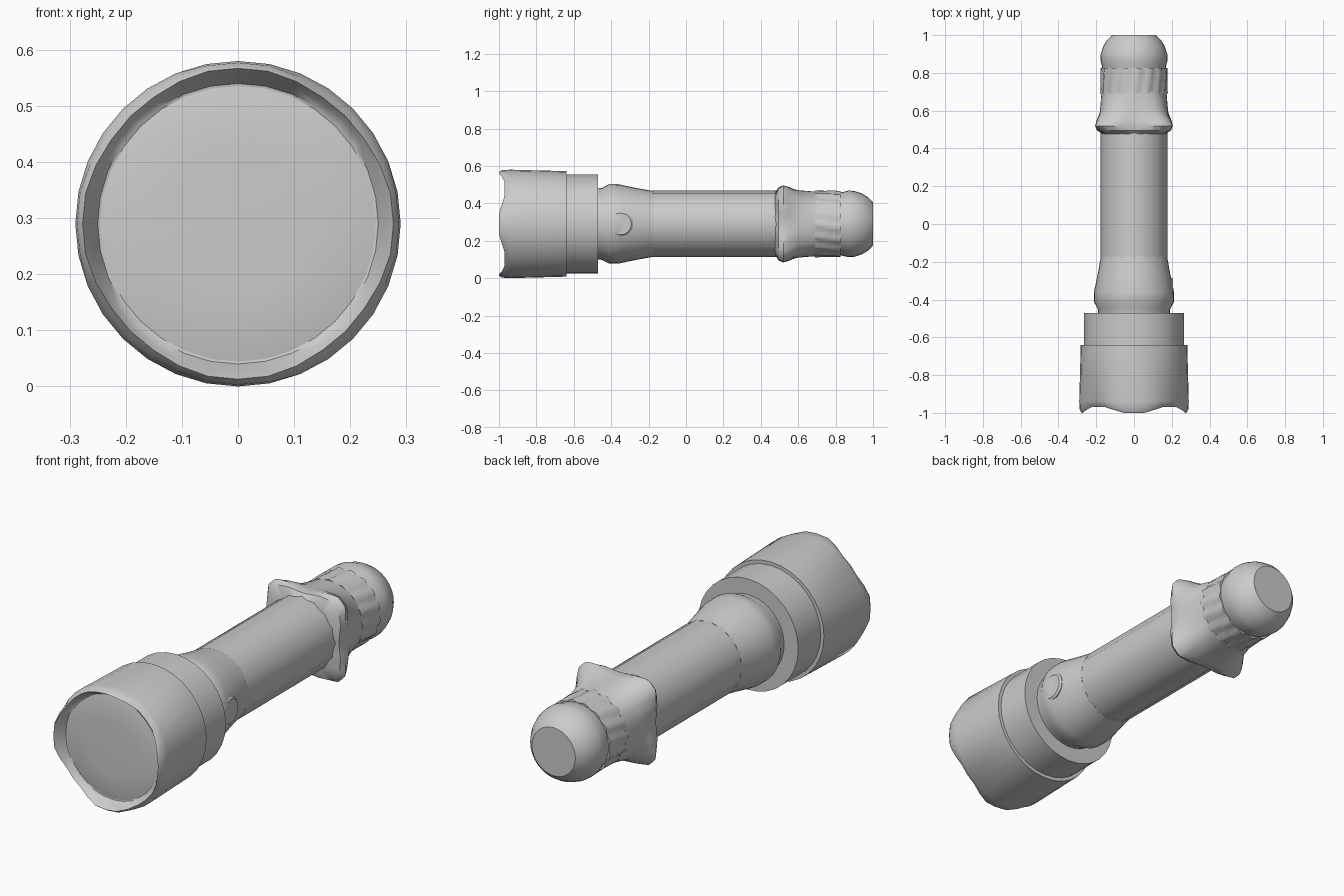
import bpy, bmesh, math

cube = bpy.data.objects.get("Cube")
if cube:
    bpy.data.objects.remove(cube)

AXIS_Z = 0.29
SIDES = 32

grey = bpy.data.materials.new("soft_grey")
grey.use_nodes = True
COLOUR = (0.6, 0.6, 0.6, 1)
grey.diffuse_color = COLOUR
grey.node_tree.nodes["Principled BSDF"].inputs["Base Color"].default_value = COLOUR


def finish(name, bm, angle=35):
    bmesh.ops.recalc_face_normals(bm, faces=bm.faces)
    mesh = bpy.data.meshes.new(name)
    bm.to_mesh(mesh)
    bm.free()
    mesh.materials.append(grey)
    obj = bpy.data.objects.new(name, mesh)
    bpy.context.collection.objects.link(obj)
    bpy.ops.object.select_all(action='DESELECT')
    obj.select_set(True)
    bpy.context.view_layer.objects.active = obj
    bpy.ops.object.shade_smooth_by_angle(angle=math.radians(angle))
    return obj


def lathe(name, profile, shape=None, sides=SIDES):
    """Turn (y, radius) points about the long axis; shape may alter each point."""
    bm = bmesh.new()
    rings = []
    for i, (y, r) in enumerate(profile):
        ring = []
        for k in range(sides):
            a = math.tau * k / sides
            py, pr = shape(i, a, y, r) if shape else (y, r)
            ring.append(bm.verts.new((pr * math.cos(a), py, AXIS_Z + pr * math.sin(a))))
        rings.append(ring)
    for lower, upper in zip(rings, rings[1:]):
        for k in range(sides):
            n = (k + 1) % sides
            bm.faces.new((lower[k], lower[n], upper[n], upper[k]))
    bm.faces.new(rings[0])
    bm.faces.new(rings[-1])
    return finish(name, bm)


# Head with a scalloped front rim around a recessed lens
def scallop(i, a, y, r):
    if i in (2, 3, 4):
        notch = min(1, max(0, 0.5 - 1.6 * math.cos(4 * a)))
        y += 0.03 * notch
        r -= 0.006 * notch
    return y, r


lathe("head", [(-0.935, 0.2), (-0.945, 0.25), (-0.985, 0.268), (-1.0, 0.277),
               (-0.985, 0.287), (-0.94, 0.29), (-0.64, 0.282), (-0.64, 0.2)], scallop)
lathe("lens", [(-0.955, 0.13), (-0.952, 0.21), (-0.94, 0.264), (-0.93, 0.264)])

# Collar and flared neck
lathe("collar", [(-0.65, 0.265), (-0.47, 0.265)])
lathe("neck", [(-0.48, 0.19), (-0.45, 0.192), (-0.41, 0.213), (-0.36, 0.212),
               (-0.27, 0.193), (-0.17, 0.175)])

# Side button, set into the neck
button = lathe("button", [(-0.08, 0.067), (0.0, 0.067), (0.008, 0.058)], sides=24)
for v in button.data.vertices:
    x, y, z = v.co
    v.co = (0.198 + y, -0.35 - x, z)


# Lightly fluted grip
def flute(i, a, y, r):
    return y, r + 0.003 * math.cos(16 * a)


lathe("grip", [(-0.18, 0.175), (0.49, 0.175)], flute)


# Square anti-roll guard with clipped corners and dipped sides
def guard(i, a, y, r):
    c, s = abs(math.cos(a)), abs(math.sin(a))
    outer = min(0.206 / max(c, s), 0.262) - 0.014 * max(0, math.cos(4 * a))
    weight = (0, 0.75, 1, 0.8, 0.25, 0)[i]
    return y, r + max(0, outer - r) * weight


lathe("guard", [(0.475, 0.17), (0.495, 0.178), (0.52, 0.178), (0.55, 0.178),
                (0.6, 0.176), (0.7, 0.172)], guard, 64)


# Knurled ring
def knurl(i, a, y, r):
    return y, r + 0.005 * math.cos(16 * a + i * 0.8)


lathe("tail_ring", [(0.69, 0.174), (0.735, 0.174), (0.78, 0.174), (0.825, 0.174)], knurl, 64)

# Rounded tail cap
lathe("tail_cap", [(0.81, 0.166), (0.835, 0.17), (0.87, 0.178), (0.9, 0.176),
                   (0.94, 0.163), (0.975, 0.142), (1.0, 0.115)])
